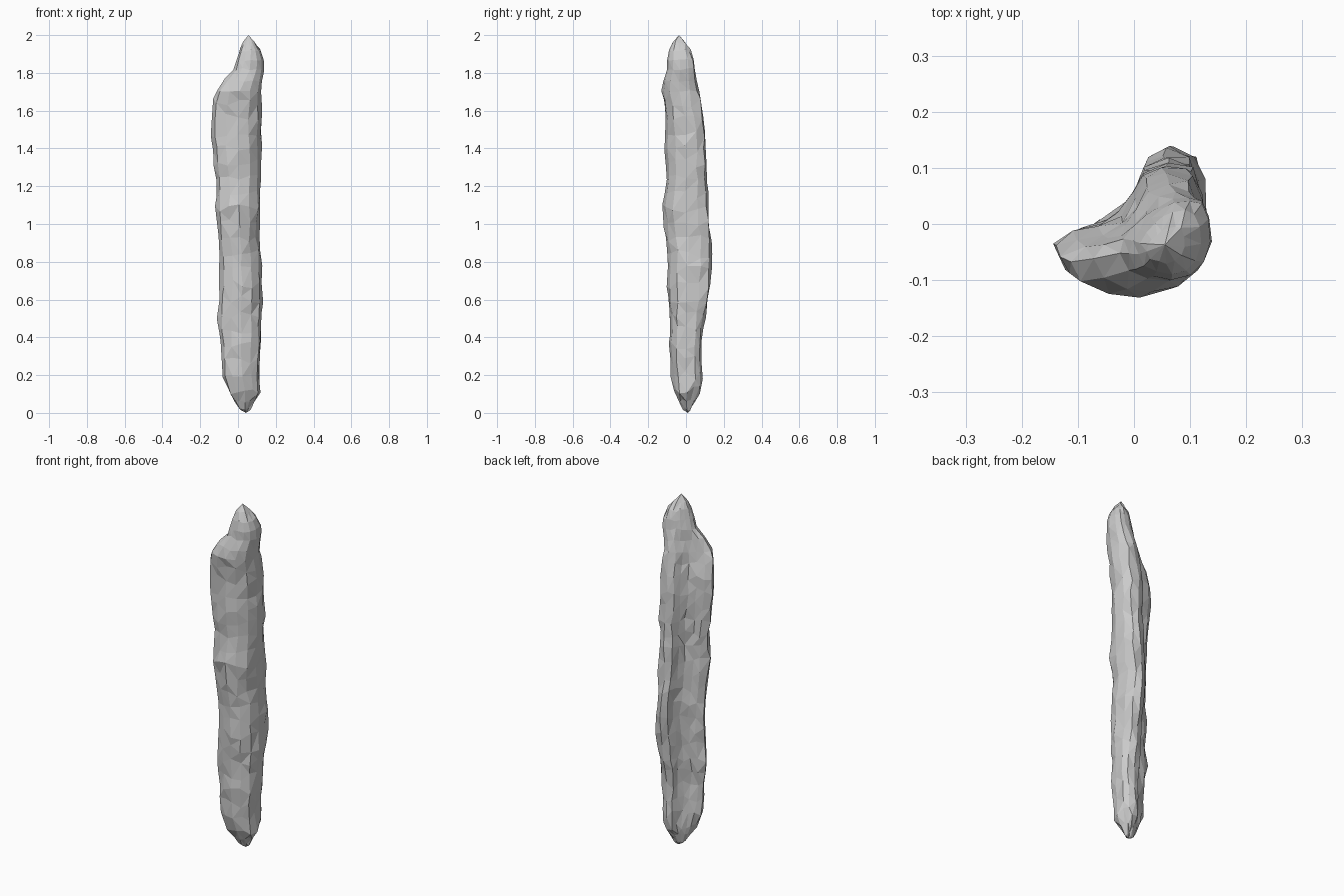
import bpy, bmesh, random
from mathutils import Vector

random.seed(11)

# Height stations: z, min x, max x, min y, max y, groove depth (0 = filled)
STATIONS = [
    (0.02, 0.005, 0.065, -0.015, 0.025, 0.0),
    (0.12, -0.05, 0.114, -0.062, 0.074, 0.5),
    (0.22, -0.085, 0.114, -0.082, 0.085, 0.9),
    (0.40, -0.094, 0.124, -0.092, 0.088, 1.0),
    (0.48, -0.110, 0.122, -0.085, 0.093, 1.0),
    (0.60, -0.100, 0.130, -0.098, 0.118, 1.0),
    (0.80, -0.094, 0.128, -0.098, 0.136, 1.0),
    (0.95, -0.107, 0.112, -0.105, 0.129, 1.0),
    (1.07, -0.117, 0.121, -0.129, 0.122, 1.0),
    (1.20, -0.110, 0.113, -0.105, 0.114, 1.0),
    (1.32, -0.124, 0.125, -0.110, 0.109, 1.0),
    (1.50, -0.145, 0.121, -0.108, 0.105, 1.0),
    (1.60, -0.140, 0.130, -0.110, 0.089, 1.0),
    (1.69, -0.120, 0.121, -0.134, 0.072, 0.9),
    (1.76, -0.070, 0.127, -0.122, 0.056, 0.6),
    (1.82, -0.024, 0.138, -0.102, 0.048, 0.1),
    (1.90, 0.002, 0.134, -0.100, 0.038, 0.0),
    (1.96, 0.024, 0.090, -0.070, -0.005, 0.0),
]

# Crescent section in unit box, outer skin then inner groove
SECTION = [(0, .33), (.08, .14), (.29, .04), (.52, 0), (.75, .07), (.92, .23),
           (1, .48), (.98, .76), (.90, .95), (.74, 1), (.59, .93),
           (.52, .77), (.44, .62), (.30, .51), (.13, .45)]
FILLED = {10: (.56, .98), 11: (.40, .90), 12: (.26, .80), 13: (.13, .66), 14: (.03, .50)}


def station(z):
    for a, b in zip(STATIONS, STATIONS[1:]):
        if z <= b[0]:
            t = (z - a[0]) / (b[0] - a[0])
            return [p + (q - p) * t for p, q in zip(a, b)]
    return list(STATIONS[-1])


def ring(bm, z):
    _, x0, x1, y0, y1, depth = station(z)
    j = 0.006 if 0.08 < z < 1.65 else 0.002
    verts = []
    for i, (u, v) in enumerate(SECTION):
        fu, fv = FILLED.get(i, (u, v))
        u, v = fu + (u - fu) * depth, fv + (v - fv) * depth
        x = x0 + (x1 - x0) * u + random.uniform(-j, j)
        y = y0 + (y1 - y0) * v + random.uniform(-j, j)
        dz = random.uniform(-4, 4) * j
        verts.append(bm.verts.new((x, y, z + dz)))
    return verts


# Bark shard: lofted irregular rings closed to points at each end
bm = bmesh.new()
levels = [0.02, 0.065] + [0.12 + 0.08 * i for i in range(20)] + [1.70, 1.76, 1.82, 1.87, 1.92, 1.96]
rings = [ring(bm, z) for z in levels]
n = len(SECTION)
for a, b in zip(rings, rings[1:]):
    for i in range(n):
        k = (i + 1) % n
        # split each quad along its shorter diagonal
        if (a[i].co - b[k].co).length < (a[k].co - b[i].co).length:
            bm.faces.new((a[i], a[k], b[k]))
            bm.faces.new((a[i], b[k], b[i]))
        else:
            bm.faces.new((a[i], a[k], b[i]))
            bm.faces.new((a[k], b[k], b[i]))
bottom = bm.verts.new(Vector((0.042, 0.01, 0)))
top = bm.verts.new(Vector((0.055, -0.037, 2)))
for i in range(n):
    k = (i + 1) % n
    bm.faces.new((bottom, rings[0][k], rings[0][i]))
    bm.faces.new((top, rings[-1][i], rings[-1][k]))
bmesh.ops.recalc_face_normals(bm, faces=bm.faces)

mesh = bpy.data.meshes.new("bark_shard")
bm.to_mesh(mesh)
bm.free()
shard = bpy.data.objects.new("bark_shard", mesh)
bpy.context.collection.objects.link(shard)
